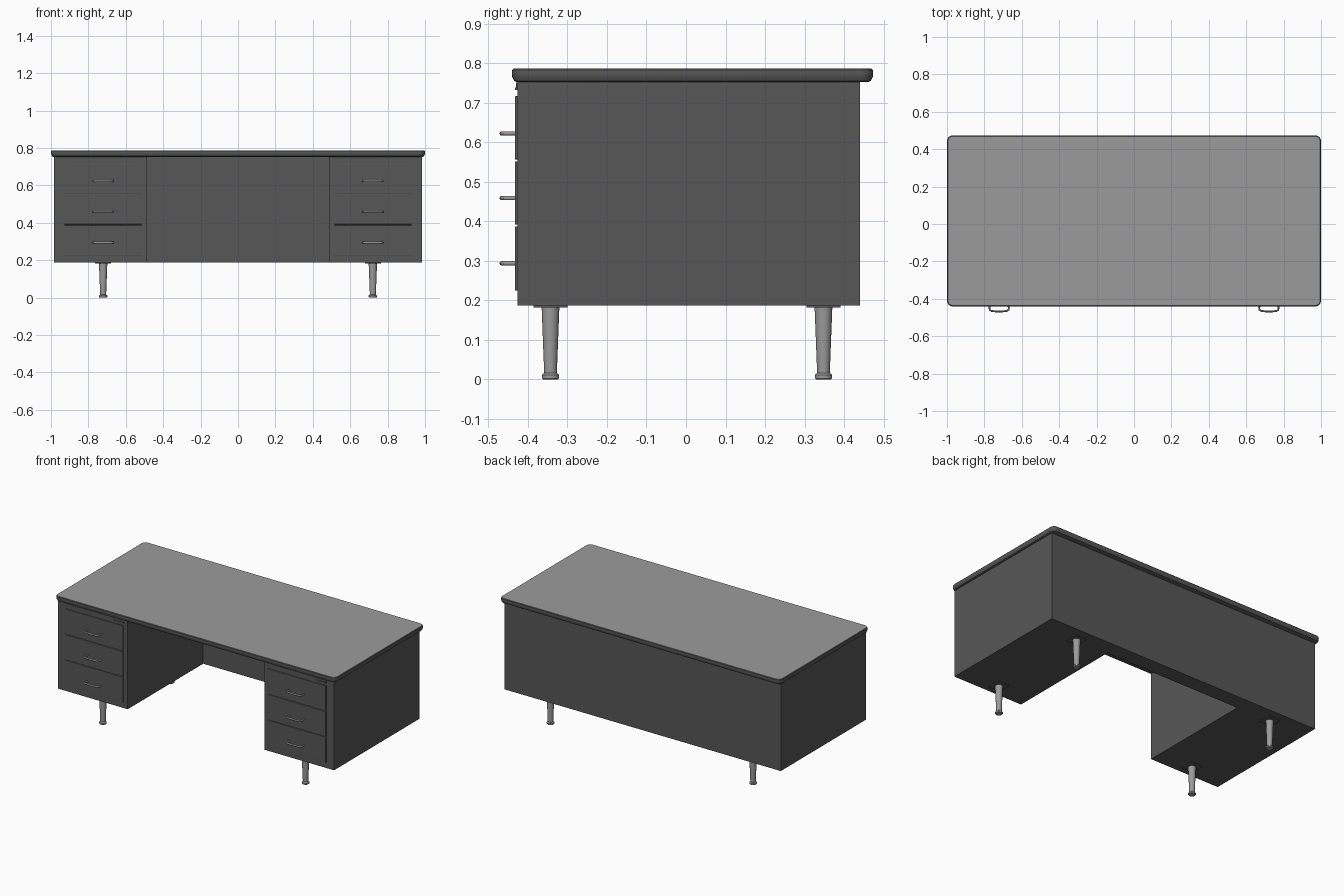
import bpy, bmesh, math
from mathutils import Vector

if "Cube" in bpy.data.objects:
    bpy.data.objects.remove(bpy.data.objects["Cube"])


def mat(name, v):
    m = bpy.data.materials.new(name)
    m.diffuse_color = (v, v, v, 1)
    m.use_nodes = True
    m.node_tree.nodes["Principled BSDF"].inputs["Base Color"].default_value = m.diffuse_color
    return m


STEEL = mat("dark grey steel", 0.095)
TOP = mat("grey laminate", 0.33)
METAL = mat("brushed metal", 0.33)


def finish(name, bm, mats, smooth=True):
    bmesh.ops.recalc_face_normals(bm, faces=bm.faces[:])
    me = bpy.data.meshes.new(name)
    bm.to_mesh(me)
    bm.free()
    ob = bpy.data.objects.new(name, me)
    bpy.context.collection.objects.link(ob)
    for m in mats:
        me.materials.append(m)
    if smooth:
        bpy.ops.object.select_all(action='DESELECT')
        ob.select_set(True)
        bpy.context.view_layer.objects.active = ob
        bpy.ops.object.shade_smooth_by_angle(angle=math.radians(35))
    return ob


def box(name, x0, x1, y0, y1, z0, z1, m, bevel=0.0):
    bm = bmesh.new()
    bmesh.ops.create_cube(bm, size=1)
    for v in bm.verts:
        v.co = Vector(((x0 + x1) / 2 + v.co.x * (x1 - x0),
                       (y0 + y1) / 2 + v.co.y * (y1 - y0),
                       (z0 + z1) / 2 + v.co.z * (z1 - z0)))
    if bevel:
        bmesh.ops.bevel(bm, geom=bm.edges[:], offset=bevel, segments=2,
                        affect='EDGES', profile=0.5)
    return finish(name, bm, [m], False)


def loft(name, rings, mats, caps=(0, 0)):
    """Skin a stack of equal-length point rings and cap both ends."""
    bm = bmesh.new()
    vs = [[bm.verts.new(p) for p in r] for r in rings]
    n = len(vs[0])
    for a, b in zip(vs, vs[1:]):
        for i in range(n):
            bm.faces.new((a[i], a[(i + 1) % n], b[(i + 1) % n], b[i]))
    bm.faces.new(vs[0]).material_index = caps[0]
    bm.faces.new(vs[-1]).material_index = caps[1]
    return finish(name, bm, mats)


def rounded_rect(x, y0, y1, r, inset, z):
    pts = []
    x, y0, y1, r = x - inset, y0 + inset, y1 - inset, r - inset
    for k, (cx, cy) in enumerate([(x - r, y1 - r), (r - x, y1 - r),
                                  (r - x, y0 + r), (x - r, y0 + r)]):
        for j in range(7):
            a = math.pi / 2 * (k + j / 6)
            pts.append((cx + r * math.cos(a), cy + r * math.sin(a), z))
    return pts


# desk top with rounded edge; only the upper surface is laminate
profile = [(0.012, 0.753), (0.006, 0.756), (0.001, 0.766), (0, 0.775),
           (0.001, 0.783), (0.005, 0.787)]
loft("desk_top", [rounded_rect(1.0, -0.441, 0.474, 0.032, i, z) for i, z in profile],
     [STEEL, TOP], (0, 1))

# modesty panel across the back of the kneehole
box("back_panel", -0.487, 0.487, 0.34, 0.44, 0.187, 0.754, STEEL)

for s, side in ((-1, "left"), (1, "right")):
    def span(a, b):
        return (min(s * a, s * b), max(s * a, s * b))

    # pedestal carcass
    box(side + "_pedestal", *span(0.486, 0.983), -0.427, 0.44, 0.187, 0.754, STEEL)

    # pull-out board and its finger tab
    box(side + "_pullout_board", *span(0.515, 0.928), -0.430, -0.42, 0.733, 0.752, STEEL)
    tx = -0.55 if s < 0 else 0.89
    box(side + "_pullout_tab", tx - 0.037, tx + 0.037, -0.433, -0.42, 0.733, 0.739, STEEL)

    # drawers with loop handles
    cx = 0.721 * s
    for i, (z0, z1, zh) in enumerate([(0.225, 0.387, 0.294), (0.392, 0.552, 0.459),
                                      (0.557, 0.717, 0.623)]):
        box(f"{side}_drawer_{i + 1}", *span(0.515, 0.928), -0.433, -0.42, z0, z1,
            STEEL, 0.0015)
        half = [(0.049, -0.431), (0.052, -0.448), (0.050, -0.459), (0.041, -0.465),
                (0.02, -0.467)]
        path = half + [(-x, y) for x, y in reversed(half)]
        rings = []
        for k, (x, y) in enumerate(path):
            a = Vector(path[max(k - 1, 0)])
            b = Vector(path[min(k + 1, len(path) - 1)])
            t = (b - a).normalized()
            nx, ny = -t.y, t.x
            rings.append([(cx + x + nx * 0.005 * math.cos(q), y + ny * 0.005 * math.cos(q),
                           zh + 0.0055 * math.sin(q))
                          for q in [math.tau * j / 10 for j in range(10)]])
        loft(f"{side}_handle_{i + 1}", rings, [METAL])

    # tapered legs with mounting plates and feet
    for y, end in ((-0.343, "front"), (0.348, "back")):
        box(f"{side}_{end}_leg_plate", cx - 0.043, cx + 0.043, y - 0.043, y + 0.043,
            0.182, 0.188, STEEL)
        leg = [(0.019, 0), (0.022, 0.003), (0.022, 0.011), (0.0195, 0.014),
               (0.016, 0.016), (0.0225, 0.184)]
        loft(f"{side}_{end}_leg",
             [[(cx + r * math.cos(math.tau * j / 24), y + r * math.sin(math.tau * j / 24), z)
               for j in range(24)] for r, z in leg], [METAL])
